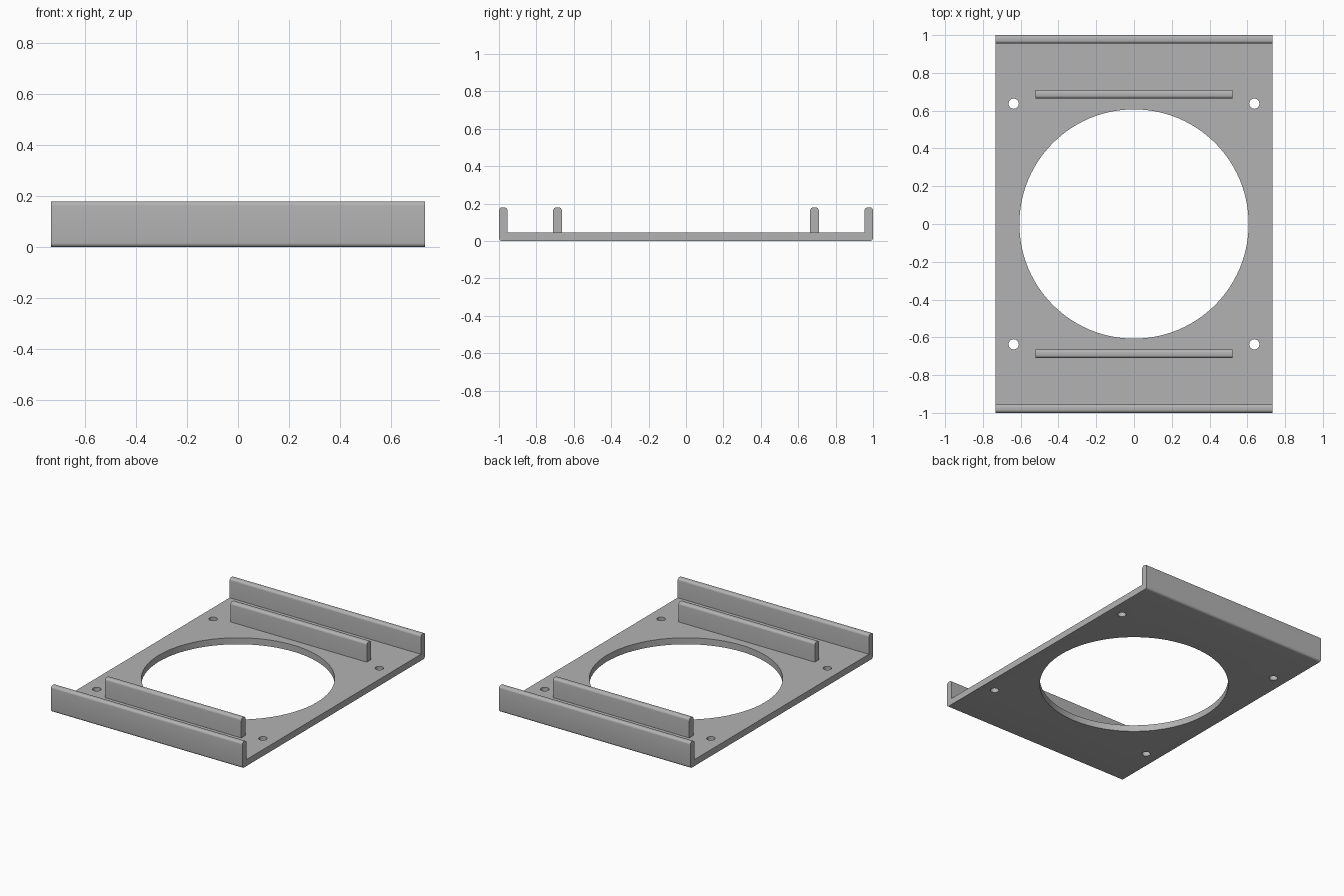
import bpy, bmesh, math
from mathutils import Vector

cube = bpy.data.objects.get("Cube")
if cube:
    bpy.data.objects.remove(cube)

HALF_X, HALF_Y = 0.733, 1.0
THICK, HEIGHT = 0.045, 0.18
ROUND = 0.017

grey = bpy.data.materials.new("grey plastic")
grey.use_nodes = True
colour = (0.45, 0.45, 0.45, 1)
grey.diffuse_color = colour
grey.node_tree.nodes["Principled BSDF"].inputs["Base Color"].default_value = colour


def fillet(corners, steps=6):
    """Round each right-angled (y, z, radius) corner of a closed profile."""
    points = []
    for i, (y, z, r) in enumerate(corners):
        p = Vector((y, z))
        if r == 0:
            points.append(p)
            continue
        a = (Vector(corners[i - 1][:2]) - p).normalized() * r
        b = (Vector(corners[(i + 1) % len(corners)][:2]) - p).normalized() * r
        for k in range(steps + 1):
            t = math.pi / 2 * k / steps
            points.append(p + a * (1 - math.sin(t)) + b * (1 - math.cos(t)))
    return points


def extrude_x(name, corners, half_length):
    """Sweep a side profile along x."""
    bm = bmesh.new()
    face = bm.faces.new([bm.verts.new((-half_length, p.x, p.y)) for p in fillet(corners)])
    swept = bmesh.ops.extrude_face_region(bm, geom=[face], use_keep_orig=True)
    verts = [v for v in swept["geom"] if isinstance(v, bmesh.types.BMVert)]
    bmesh.ops.translate(bm, verts=verts, vec=(2 * half_length, 0, 0))
    bmesh.ops.recalc_face_normals(bm, faces=bm.faces)
    mesh = bpy.data.meshes.new(name)
    bm.to_mesh(mesh)
    bm.free()
    mesh.materials.append(grey)
    obj = bpy.data.objects.new(name, mesh)
    bpy.context.collection.objects.link(obj)
    return obj


def smooth(obj):
    bpy.ops.object.select_all(action="DESELECT")
    obj.select_set(True)
    bpy.context.view_layer.objects.active = obj
    bpy.ops.object.shade_smooth_by_angle(angle=math.radians(35))


def drill(obj, x, y, radius, sides):
    """Cut a round hole straight through the plate."""
    bpy.ops.mesh.primitive_cylinder_add(vertices=sides, radius=radius, depth=0.2,
                                        location=(x, y, THICK / 2))
    cutter = bpy.context.object
    cutter.hide_render = True
    cutter.data.materials.append(grey)
    bpy.ops.object.select_all(action="DESELECT")
    bpy.context.view_layer.objects.active = obj
    obj.select_set(True)
    mod = obj.modifiers.new("hole", "BOOLEAN")
    mod.operation, mod.solver, mod.object = "DIFFERENCE", "EXACT", cutter
    bpy.ops.object.modifier_apply(modifier=mod.name)
    bpy.data.objects.remove(cutter)


# Base plate with an upturned lip at front and back
inner = HALF_Y - THICK
base = extrude_x("base_plate", [
    (-HALF_Y, 0, ROUND), (HALF_Y, 0, ROUND),
    (HALF_Y, HEIGHT, ROUND), (inner, HEIGHT, ROUND),
    (inner, THICK, 0), (-inner, THICK, 0),
    (-inner, HEIGHT, ROUND), (-HALF_Y, HEIGHT, ROUND)], HALF_X)

# Large central opening and four screw holes
drill(base, 0, 0, 0.607, 96)
for sx in (-1, 1):
    for sy in (-1, 1):
        drill(base, sx * 0.637, sy * 0.637, 0.027, 32)
smooth(base)

# Short inner ribs beside the opening
for name, sign in (("front_rib", -1), ("back_rib", 1)):
    near, far = sign * 0.664, sign * 0.71
    rib = extrude_x(name, [(near, THICK - 0.005, 0), (far, THICK - 0.005, 0),
                           (far, HEIGHT, ROUND), (near, HEIGHT, ROUND)], 0.522)
    smooth(rib)
